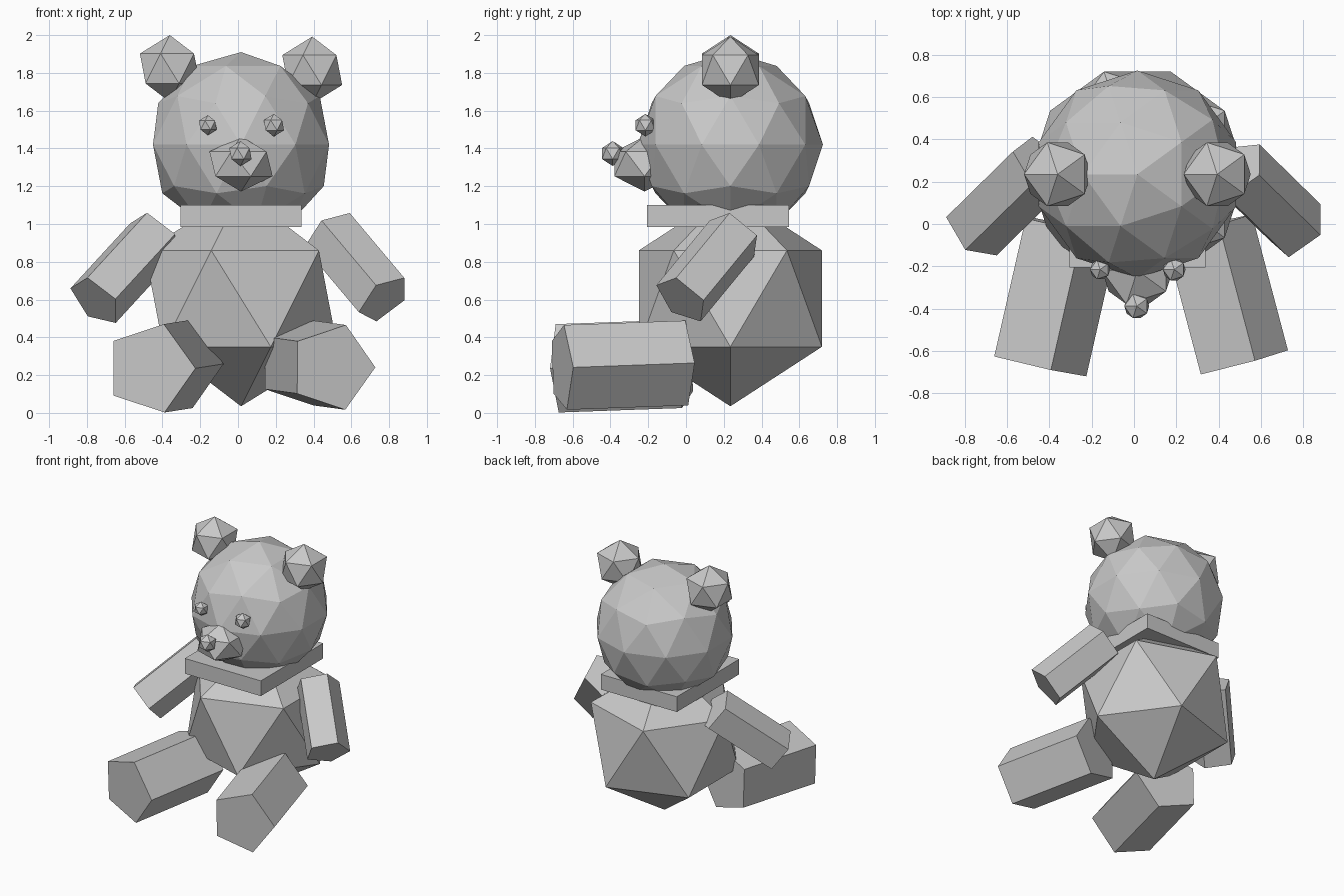
import bpy, bmesh
from mathutils import Matrix, Vector

if "Cube" in bpy.data.objects:
    bpy.data.objects.remove(bpy.data.objects["Cube"])

grey = bpy.data.materials.new("plain grey")
grey.diffuse_color = (0.58, 0.58, 0.58, 1)
grey.use_nodes = True
grey.node_tree.nodes["Principled BSDF"].inputs["Base Color"].default_value = grey.diffuse_color


def finish(name, bm):
    mesh = bpy.data.meshes.new(name)
    bm.normal_update()
    bm.to_mesh(mesh)
    bm.free()
    mesh.materials.append(grey)
    obj = bpy.data.objects.new(name, mesh)
    bpy.context.collection.objects.link(obj)
    return obj


def ball(name, center, radii, level=1):
    """Faceted ball, turned half way round the vertical axis."""
    bm = bmesh.new()
    m = (Matrix.Translation(center) @ Matrix.Rotation(3.14159265, 4, 'Z')
         @ Matrix.Diagonal((*radii, 1)))
    bmesh.ops.create_icosphere(bm, subdivisions=level, radius=1, matrix=m)
    return finish(name, bm)


def limb(name, tip, axis, corner, radius, length):
    """Five-sided bar from its tip centre along axis, one corner toward 'corner'."""
    w = Vector(axis).normalized()
    u = Vector(corner)
    u = (u - w * u.dot(w)).normalized()
    v = w.cross(u)
    # the circle primitive puts its first corner on +y, so y maps to u
    rot = Matrix((-v, u, w)).transposed().to_4x4()
    center = Vector(tip) + w * length / 2
    bm = bmesh.new()
    bmesh.ops.create_cone(bm, cap_ends=True, segments=5, radius1=radius,
                          radius2=radius, depth=length,
                          matrix=Matrix.Translation(center) @ rot)
    return finish(name, bm)


CX, CY = 0.016, 0.235

# torso and head
ball("torso", (CX, CY, 0.605), (0.57,) * 3)
ball("head", (CX, CY, 1.42), (0.49,) * 3, level=2)

# ears
for side, s, z in (("left", -1, 1.823), ("right", 1, 1.815)):
    ball(side + "_ear", (CX + s * 0.377, CY, z), (0.177,) * 3)

# face
ball("muzzle", (CX, -0.22, 1.318), (0.187, 0.187, 0.146))
ball("nose", (0.013, -0.388, 1.373), (0.066,) * 3)
ball("left_eye", (-0.16, -0.215, 1.523), (0.053,) * 3)
ball("right_eye", (0.19, -0.215, 1.523), (0.06,) * 3)

# flat square collar
bm = bmesh.new()
bmesh.ops.create_cube(bm, size=1, matrix=Matrix.Translation((CX, 0.17, 1.043))
                      @ Matrix.Diagonal((0.642, 0.752, 0.116, 1)))
finish("collar", bm)

# legs, from foot to hip
limb("right_leg", (0.499, -0.657, 0.241), (-0.256, 0.967, 0.035), (0.967, 0.256, 0), 0.236, 0.665)
limb("left_leg", (-0.465, -0.665, 0.236), (0.222, 0.975, 0.035), (0.975, -0.222, 0), 0.246, 0.67)

# arms, from paw to shoulder
limb("right_arm", (0.773, -0.023, 0.601), (-0.286, 0.28, 0.34), (0.107, -0.027, 0.119), 0.159, 0.53)
limb("left_arm", (-0.755, -0.029, 0.593), (0.56, 0.55, 0.61), (-0.035, -0.085, 0.125), 0.16, 0.56)
